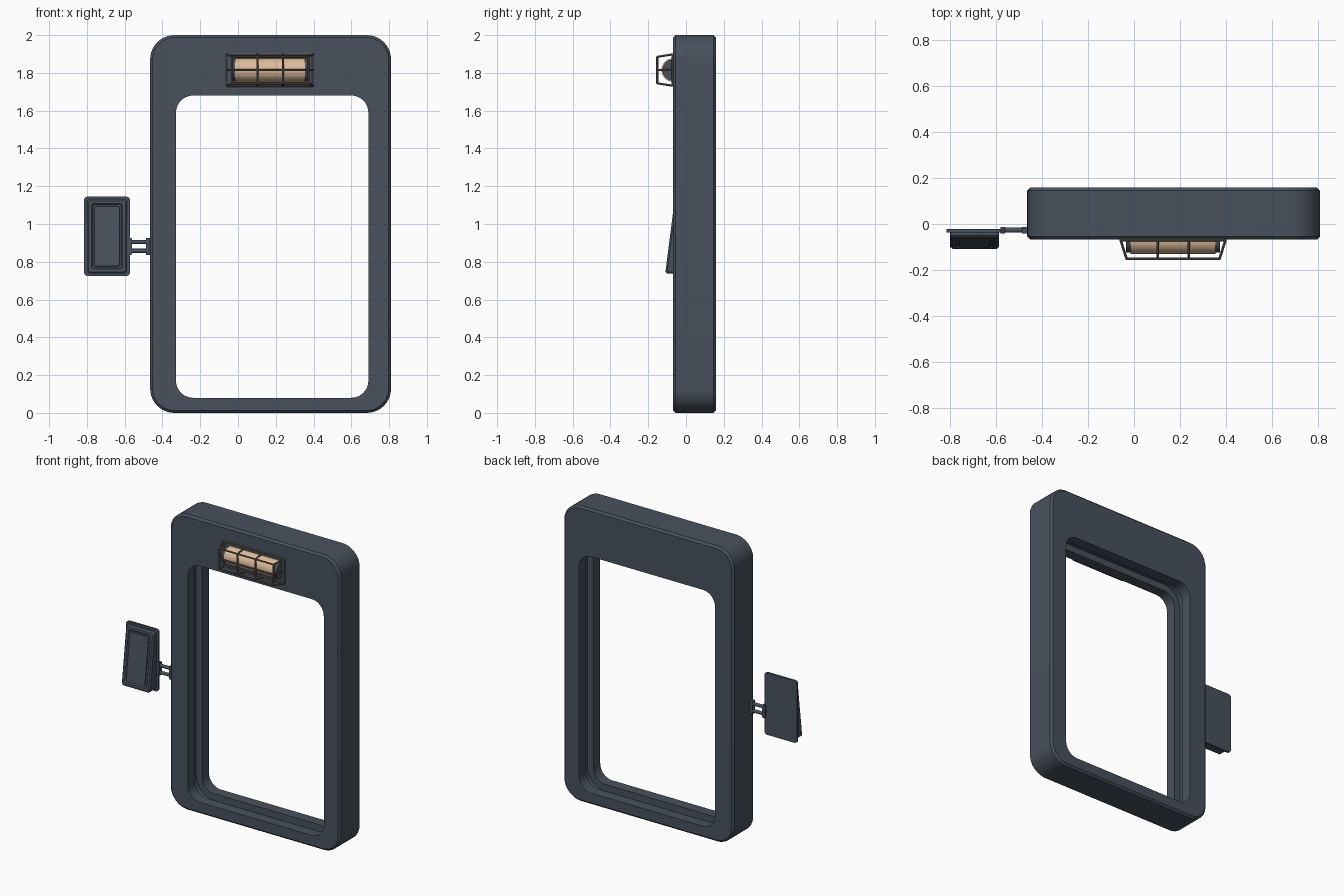
import bpy, bmesh, math
from mathutils import Vector

if "Cube" in bpy.data.objects:
    bpy.data.objects.remove(bpy.data.objects["Cube"])


def material(name, rgb):
    m = bpy.data.materials.new(name)
    m.diffuse_color = (*rgb, 1)
    m.use_nodes = True
    m.node_tree.nodes["Principled BSDF"].inputs["Base Color"].default_value = m.diffuse_color
    return m


SLATE = material("slate grey", (0.065, 0.083, 0.108))
TAN = material("lamp tan", (0.72, 0.50, 0.32))
WIRE = material("cage grey brown", (0.14, 0.12, 0.10))


def finish(name, bm, mat, angle=32):
    bmesh.ops.recalc_face_normals(bm, faces=bm.faces)
    me = bpy.data.meshes.new(name)
    bm.to_mesh(me)
    bm.free()
    me.materials.append(mat)
    ob = bpy.data.objects.new(name, me)
    bpy.context.collection.objects.link(ob)
    bpy.ops.object.select_all(action='DESELECT')
    ob.select_set(True)
    bpy.context.view_layer.objects.active = ob
    bpy.ops.object.shade_smooth_by_angle(angle=math.radians(angle))
    return ob


def rounded_rect(x0, x1, z0, z1, r, n=10):
    pts = []
    corners = [(x1 - r, z1 - r), (x0 + r, z1 - r), (x0 + r, z0 + r), (x1 - r, z0 + r)]
    for k, (cx, cz) in enumerate(corners):
        for i in range(n + 1):
            a = math.pi / 2 * (k + i / n)
            pts.append((cx + r * math.cos(a), cz + r * math.sin(a)))
    return pts


def loft(name, rings, mat, closed=False):
    """Skin rings of (rectangle, radius, y or y(z)); closed joins last to first."""
    bm = bmesh.new()
    loops = []
    for rect, r, y in rings:
        f = y if callable(y) else (lambda z, y=y: y)
        loops.append([bm.verts.new((x, f(z), z)) for x, z in rounded_rect(*rect, r)])
    n = len(loops[0])
    pairs = list(zip(loops, loops[1:]))
    if closed:
        pairs.append((loops[-1], loops[0]))
    for a, b in pairs:
        for i in range(n):
            j = (i + 1) % n
            bm.faces.new((a[i], a[j], b[j], b[i]))
    if not closed:
        bm.faces.new(loops[0])
        bm.faces.new(loops[-1])
    return finish(name, bm, mat)


def grow(rect, d):
    return (rect[0] - d, rect[1] + d, rect[2] - d, rect[3] + d)


def add_rod(bm, a, b, r, seg=10):
    a, b = Vector(a), Vector(b)
    d = b - a
    mat = d.to_track_quat('Z', 'Y').to_matrix().to_4x4()
    mat.translation = (a + b) / 2
    bmesh.ops.create_cone(bm, cap_ends=True, segments=seg, radius1=r, radius2=r,
                          depth=d.length, matrix=mat)


def rods(name, segs, r, mat, seg=10):
    bm = bmesh.new()
    for a, b in segs:
        add_rod(bm, a, b, r, seg)
    return finish(name, bm, mat)


# Door frame: bevelled outside, grooved inside of the opening
YF, YB = -0.068, 0.158
OUT = (-0.465, 0.81, 0.0, 2.0)
INN = (-0.328, 0.69, 0.08, 1.68)
b, g = 0.013, 0.045
loft("door_frame", [
    (grow(OUT, -b), 0.115, YF),
    (OUT, 0.128, YF + b),
    (OUT, 0.128, YB - b),
    (grow(OUT, -b), 0.115, YB),
    (INN, 0.09, YB),
    (INN, 0.09, 0.085),
    (grow(INN, g), 0.09 + g, 0.085),
    (grow(INN, g), 0.09 + g, 0.005),
    (INN, 0.09, 0.005),
    (INN, 0.09, YF),
], SLATE, closed=True)

# Lamp tube with end caps
LZ, LX = 1.815, 0.17
rods("lamp_tube", [((LX - 0.185, YF, LZ), (LX + 0.185, YF, LZ))], 0.062, TAN, 32)
rods("lamp_end_caps", [((LX + s * 0.183, YF, LZ), (LX + s * 0.205, YF, LZ))
                       for s in (-1, 1)], 0.056, SLATE, 32)

# Lamp cage: a wall rectangle, a smaller front grid and sloping struts
yw, yc = YF - 0.003, -0.152
hw, hf, vw, vf = 0.228, 0.202, 0.083, 0.070
bars = []
for s in (-1, 1):
    bars.append(((LX - hw, yw, LZ + s * vw), (LX + hw, yw, LZ + s * vw)))
    bars.append(((LX + s * hw, yw, LZ - vw), (LX + s * hw, yw, LZ + vw)))
for t in (-1, 0, 1):
    bars.append(((LX - hf, yc, LZ + t * vf), (LX + hf, yc, LZ + t * vf)))
    for s in (-1, 1):
        bars.append(((LX + s * hf, yc, LZ + t * vf), (LX + s * hw, yw, LZ + t * vw)))
for u in (-1, -1 / 3, 1 / 3, 1):
    x = LX + u * hf
    bars.append(((x, yc, LZ - vf), (x, yc, LZ + vf)))
    if abs(u) < 1:
        for s in (-1, 1):
            bars.append(((x, yc, LZ + s * vf), (x, yw, LZ + s * vw)))
rods("lamp_cage", bars, 0.0055, WIRE, 8)

# Side control panel: back plate and a wedge housing with a recessed face
PLATE = (-0.815, -0.572, 0.725, 1.145)
loft("panel_back_plate", [(PLATE, 0.02, -0.022), (PLATE, 0.02, -0.036)], SLATE)
HOUSE = (-0.80, -0.587, 0.738, 1.132)


def slope(d):
    return lambda z: -0.110 + 0.128 * (z - 0.738) + d


loft("panel_housing", [
    (HOUSE, 0.018, -0.034),
    (HOUSE, 0.018, slope(0.009)),
    (grow(HOUSE, -0.009), 0.012, slope(0)),
    (grow(HOUSE, -0.024), 0.012, slope(0)),
    (grow(HOUSE, -0.030), 0.010, slope(0.009)),
    (grow(HOUSE, -0.038), 0.008, slope(0.009)),
    (grow(HOUSE, -0.040), 0.007, slope(0.003)),
], SLATE)

# Panel arm: two rods between end flanges
AY = -0.027
rods("panel_arm_rods", [((-0.575, AY, z), (-0.46, AY, z)) for z in (0.858, 0.905)],
     0.011, SLATE, 14)
for name, x0, x1 in (("arm_flange_frame", -0.488, -0.462), ("arm_flange_panel", -0.582, -0.562)):
    rect = (x0, x1, 0.836, 0.926)
    loft(name, [(rect, 0.004, AY - 0.014), (rect, 0.004, AY + 0.014)], SLATE)
